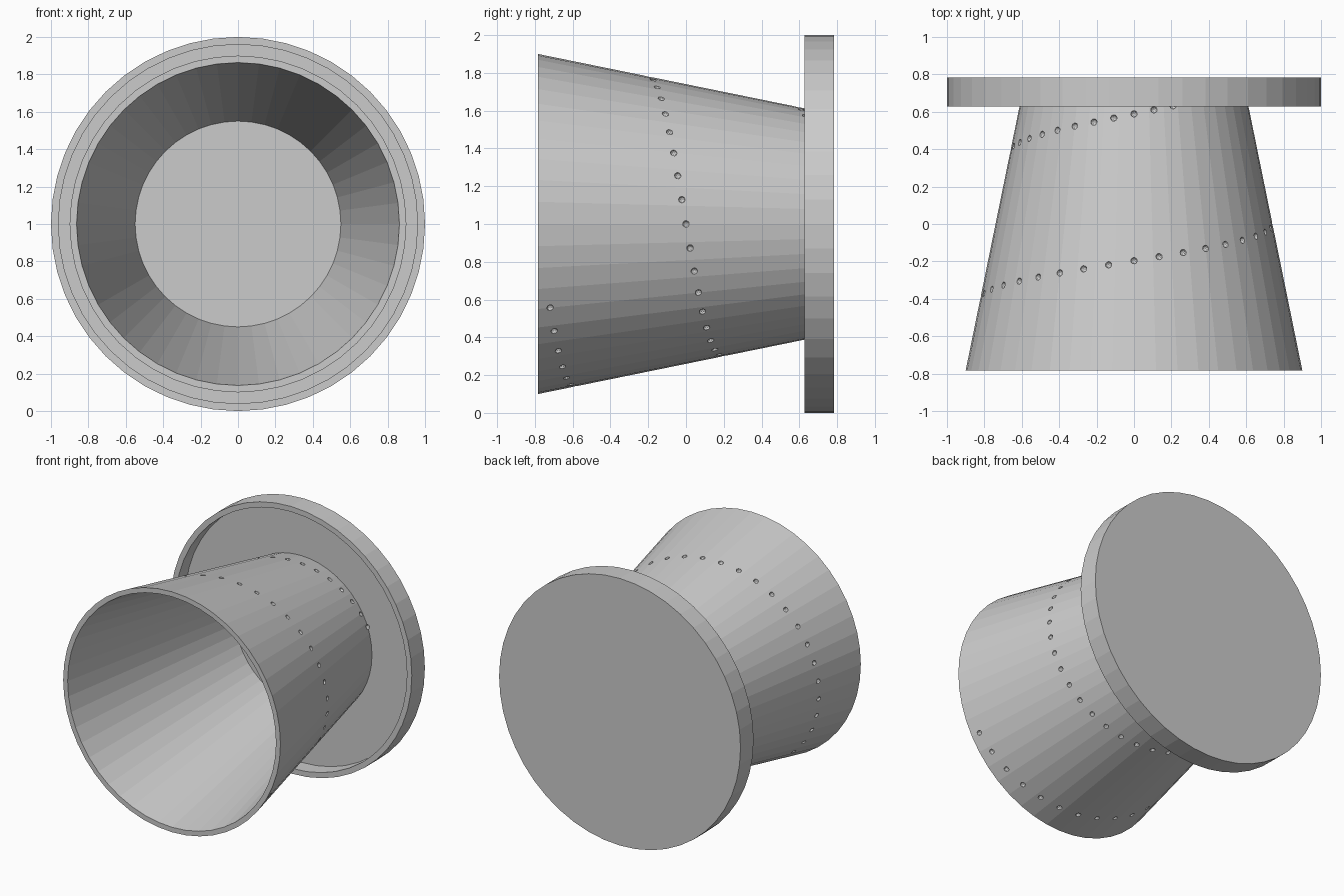
import bpy, bmesh
from math import sin, cos, pi, radians
from mathutils import Vector, Matrix

if "Cube" in bpy.data.objects:
    bpy.data.objects.remove(bpy.data.objects["Cube"])

SIDES = 48
CZ = 1.0


def lathe(name, profile):
    """Revolve a closed-axis profile of (radius, y) about the y axis."""
    bm = bmesh.new()
    rings = []
    for r, y in profile:
        if r == 0:
            rings.append([bm.verts.new((0, y, CZ))])
        else:
            rings.append([bm.verts.new((r * cos(2 * pi * k / SIDES), y, CZ + r * sin(2 * pi * k / SIDES)))
                          for k in range(SIDES)])
    for a, b in zip(rings, rings[1:]):
        for k in range(SIDES):
            n = (k + 1) % SIDES
            if len(a) == 1:
                bm.faces.new((a[0], b[k], b[n]))
            elif len(b) == 1:
                bm.faces.new((a[k], b[0], a[n]))
            else:
                bm.faces.new((a[k], b[k], b[n], a[n]))
    bmesh.ops.recalc_face_normals(bm, faces=bm.faces)
    me = bpy.data.meshes.new(name)
    bm.to_mesh(me)
    bm.free()
    ob = bpy.data.objects.new(name, me)
    bpy.context.collection.objects.link(ob)
    return ob


# Tapered cup wall, open at the front, running down to the recessed floor
FRONT, FLOOR, BACK = -0.783, 0.745, 0.783
R_FRONT, SLOPE = 0.9, 0.204


def outer_radius(y):
    return R_FRONT - SLOPE * (y - FRONT)


# One solid: shallow back tray with a rim, and the cup rising from its floor
body = lathe("tapered_cup_with_flange", [
    (0, BACK), (1.0, BACK), (1.0, 0.628), (0.96, 0.628), (0.96, FLOOR),
    (outer_radius(FLOOR), FLOOR), (R_FRONT, FRONT), (0.863, FRONT),
    (0.55, FLOOR), (0, FLOOR)])

# Spiral of small dimples, two turns around the cup
bm = bmesh.new()
for i in range(-35, 34):
    a = radians(10 * i)
    y = -0.0218 * i
    r = outer_radius(y) * 0.998
    bmesh.ops.create_icosphere(bm, subdivisions=2, radius=0.018,
                               matrix=Matrix.Translation((r * cos(a), y, CZ + r * sin(a))))
me = bpy.data.meshes.new("dimple_cutter")
bm.to_mesh(me)
bm.free()
cutter = bpy.data.objects.new("dimple_cutter", me)
bpy.context.collection.objects.link(cutter)
cutter.hide_render = True
cutter.hide_viewport = True

mod = body.modifiers.new("dimples", 'BOOLEAN')
mod.operation = 'DIFFERENCE'
mod.solver = 'EXACT'
mod.object = cutter
